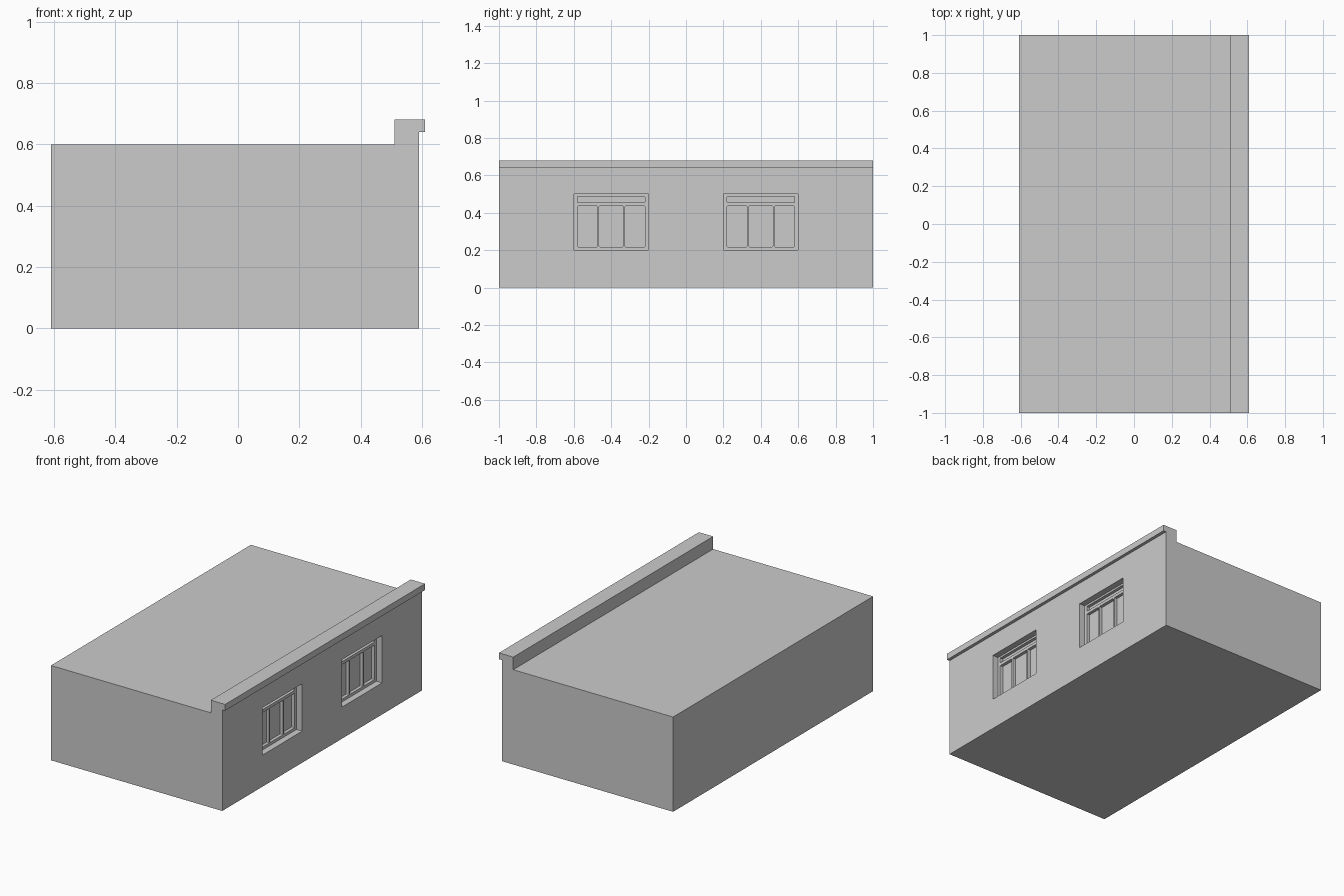
import bpy, bmesh

if "Cube" in bpy.data.objects:
    bpy.data.objects.remove(bpy.data.objects["Cube"])

WALL = 0.59        # outer face of the window wall
RECESS = 0.04      # wall face to window frame
PANE = 0.06        # wall face to glass


def finish(name, bm):
    bmesh.ops.recalc_face_normals(bm, faces=bm.faces)
    me = bpy.data.meshes.new(name)
    bm.to_mesh(me)
    bm.free()
    ob = bpy.data.objects.new(name, me)
    bpy.context.collection.objects.link(ob)
    return ob


def add_box(bm, x, y, z):
    verts = bmesh.ops.create_cube(bm, size=1)["verts"]
    for v in verts:
        v.co = [(a + b) / 2 + c * (b - a) for (a, b), c in zip((x, y, z), v.co)]


def cut(ob, cutter):
    cutter.hide_render = True
    m = ob.modifiers.new("cut", "BOOLEAN")
    m.object, m.solver = cutter, "EXACT"
    bpy.context.view_layer.objects.active = ob
    bpy.ops.object.modifier_apply(modifier=m.name)
    bpy.data.objects.remove(cutter)


# Building body with roof and overhanging parapet, one extruded profile
profile = [(-0.61, 0), (WALL, 0), (WALL, 0.64), (0.61, 0.64),
           (0.61, 0.68), (0.51, 0.68), (0.51, 0.6), (-0.61, 0.6)]
bm = bmesh.new()
face = bm.faces.new([bm.verts.new((x, -1, z)) for x, z in profile])
ext = bmesh.ops.extrude_face_region(bm, geom=[face])["geom"]
bmesh.ops.translate(bm, vec=(0, 2, 0),
                    verts=[e for e in ext if isinstance(e, bmesh.types.BMVert)])
building = finish("building_shell", bm)

# Window recesses
bm = bmesh.new()
for yc in (-0.4, 0.4):
    add_box(bm, (WALL - PANE, WALL + 0.1), (yc - 0.2, yc + 0.2), (0.2, 0.5))
cut(building, finish("recess_cutter", bm))

# Window frames: transom light above three casements
openings = [(-0.18, 0.18, 0.455, 0.488), (-0.18, -0.074, 0.218, 0.436),
            (-0.064, 0.064, 0.218, 0.436), (0.074, 0.18, 0.218, 0.436)]
for name, yc in (("window_frame_left", -0.4), ("window_frame_right", 0.4)):
    bm = bmesh.new()
    add_box(bm, (WALL - PANE, WALL - RECESS), (yc - 0.2, yc + 0.2), (0.2, 0.5))
    frame = finish(name, bm)
    bm = bmesh.new()
    for y0, y1, z0, z1 in openings:
        add_box(bm, (WALL - 0.1, WALL), (yc + y0, yc + y1), (z0, z1))
    # softened opening corners
    corners = [e for e in bm.edges if abs(e.verts[0].co.x - e.verts[1].co.x) > 0.05]
    bmesh.ops.bevel(bm, geom=corners, offset=0.004, segments=2, profile=0.5,
                    affect="EDGES")
    cut(frame, finish("opening_cutter", bm))
